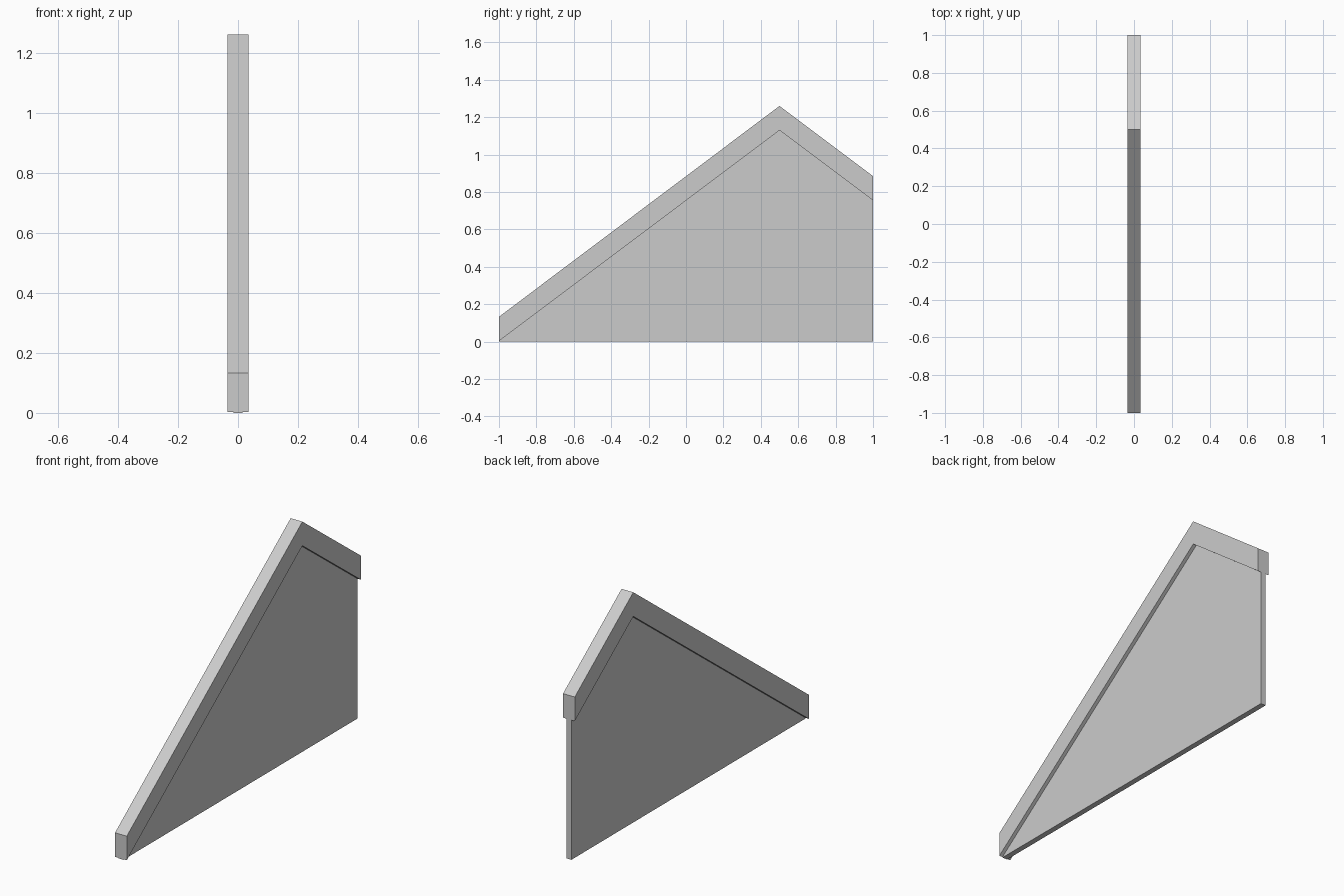
import bpy
import bmesh

default = bpy.data.objects.get("Cube")
if default:
    bpy.data.objects.remove(default, do_unlink=True)

# Single plain colour
grey = bpy.data.materials.new("plain grey")
grey.use_nodes = True
colour = (0.6, 0.6, 0.6, 1)
grey.diffuse_color = colour
grey.node_tree.nodes["Principled BSDF"].inputs["Base Color"].default_value = colour


def slab(name, profile, thickness):
    """Extrude a side profile of (y, z) points across x, centred on x = 0."""
    bm = bmesh.new()
    face = bm.faces.new([bm.verts.new((-thickness / 2, y, z)) for y, z in profile])
    side = bmesh.ops.extrude_face_region(bm, geom=[face])
    moved = [v for v in side["geom"] if isinstance(v, bmesh.types.BMVert)]
    bmesh.ops.translate(bm, verts=moved, vec=(thickness, 0, 0))
    bmesh.ops.recalc_face_normals(bm, faces=bm.faces)
    mesh = bpy.data.meshes.new(name)
    bm.to_mesh(mesh)
    bm.free()
    mesh.materials.append(grey)
    obj = bpy.data.objects.new(name, mesh)
    bpy.context.collection.objects.link(obj)
    return obj


# Underside of the coping: front foot, peak, back end
slope = [(-1, 0.003), (0.5, 1.13), (1, 0.755)]
cap_height = 0.13

# Thin gable wall below the coping
slab("gable_wall", [(-1, 0)] + slope + [(1, 0)], 0.03)

# Wider coping that follows both slopes, with vertical ends
top = [(y, z + cap_height) for y, z in reversed(slope)]
slab("sloped_coping", slope + top, 0.07)
